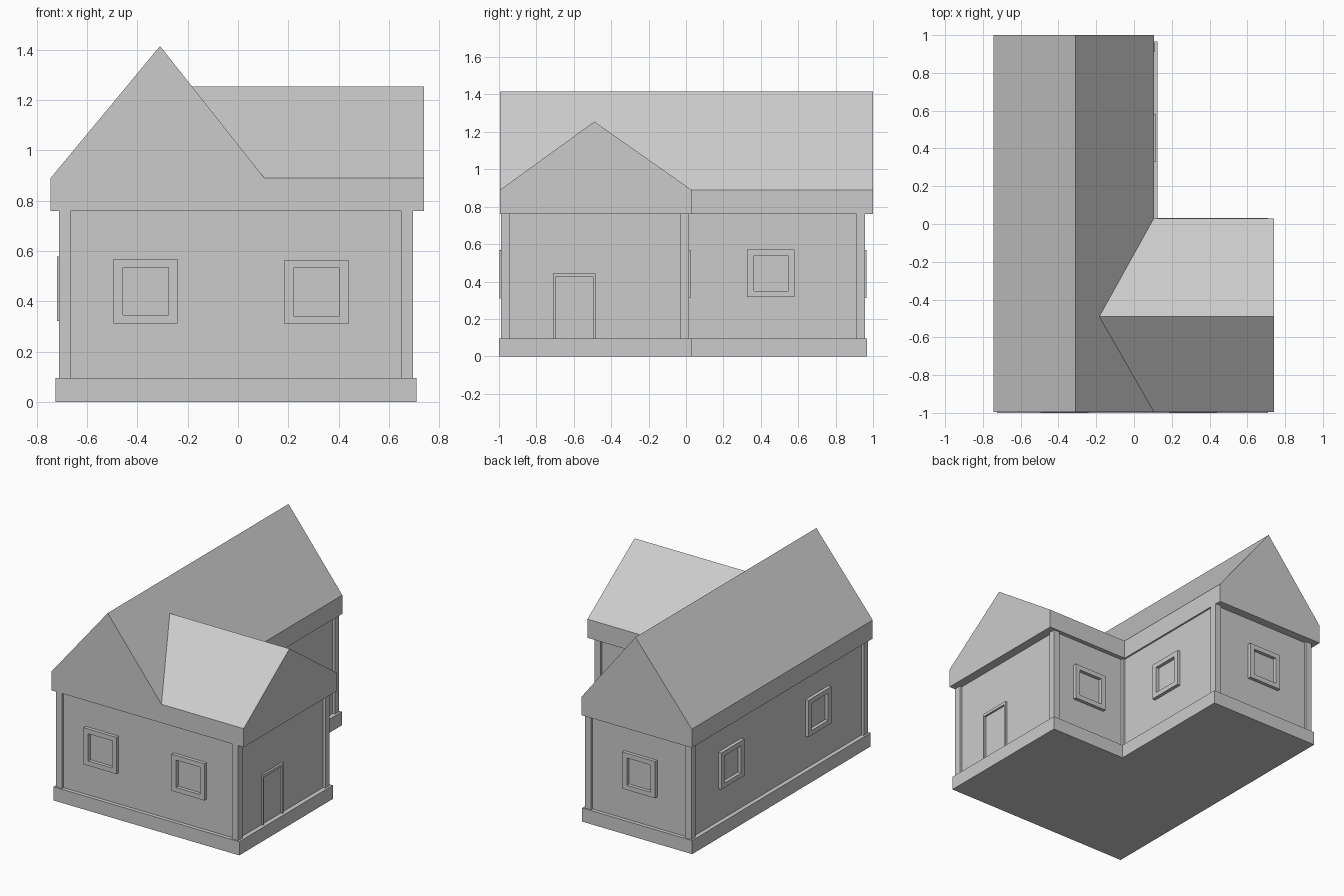
import bpy, bmesh, math

if "Cube" in bpy.data.objects:
    bpy.data.objects.remove(bpy.data.objects["Cube"])

def finish(name, verts, faces, loc=(0, 0, 0), rot=0):
    mesh = bpy.data.meshes.new(name)
    mesh.from_pydata(verts, [], faces)
    bm = bmesh.new()
    bm.from_mesh(mesh)
    bmesh.ops.recalc_face_normals(bm, faces=bm.faces)
    bm.to_mesh(mesh)
    bm.free()
    ob = bpy.data.objects.new(name, mesh)
    ob.location = loc
    ob.rotation_euler[2] = rot
    bpy.context.collection.objects.link(ob)
    return ob

def prism(name, outline, z0, z1):
    n = len(outline)
    verts = [(x, y, z) for z in (z0, z1) for x, y in outline]
    faces = [[i, (i + 1) % n, n + (i + 1) % n, n + i] for i in range(n)]
    faces += [list(range(n))[::-1], list(range(n, 2 * n))]
    return finish(name, verts, faces)

def ell(x0, x1, x2, y0, y1, y2):
    return [(x0, y0), (x2, y0), (x2, y1), (x1, y1), (x1, y2), (x0, y2)]

def frame(name, outer, inner, depth, loc, rot, closed=True):
    # flat trim between two outlines, projecting along local -y
    n = len(outer)
    verts = [(x, y, z) for pts in (outer, inner) for y in (0, -depth) for x, z in pts]
    faces = []
    for i in range(n if closed else n - 1):
        j = (i + 1) % n
        for a, b in ((0, n), (n, 3 * n), (3 * n, 2 * n), (2 * n, 0)):
            faces.append([a + i, a + j, b + j, b + i])
    if not closed:
        faces += [[e, n + e, 3 * n + e, 2 * n + e] for e in (0, n - 1)]
    return finish(name, verts, faces, loc, rot)

def rect(w, h):
    return [(-w, -h), (w, -h), (w, h), (-w, h)]

# Plinth and walls
Z0, Z1 = 0.095, 0.76
prism("plinth", ell(-0.725, 0.125, 0.71, -1, 0.032, 0.967), 0, Z0)
X0, X1, X2, Y0, Y1, Y2 = -0.712, 0.11, 0.695, -0.99, 0.017, 0.958
R = 0.017
prism("walls", ell(X0 + R, X1 - R, X2 - R, Y0 + R, Y1 - R, Y2 - R), Z0, Z1)

# Corner posts, including the inner corner
P = 0.047
posts = [(X0, Y0, 1, 1), (X2, Y0, -1, 1), (X2, Y1, -1, -1),
         (X1, Y1, -1, -1), (X1, Y2, -1, -1), (X0, Y2, 1, -1)]
for x, y, sx, sy in posts:
    a, b = sorted((x, x + sx * P))
    c, d = sorted((y, y + sy * P))
    prism("corner_post", [(a, c), (b, c), (b, d), (a, d)], Z0, Z1)

# Roof: fascia band with two crossing gables
xl, xm, xr, yf, ym, yb = -0.745, 0.105, 0.74, -0.994, 0.03, 1.0
plan = [(xl, yf), (xm, yf), (xr, yf), (xr, ym), (xm, ym), (xm, yb), (xl, yb)]
rx, rz, wy, wz, ez = -0.31, 1.415, -0.49, 1.255, 0.89
wx = rx + (xm - rx) * (rz - wz) / (rz - ez)
roof = [(x, y, z) for z in (Z1, ez) for x, y in plan]
roof += [(rx, yf, rz), (rx, yb, rz), (xr, wy, wz), (wx, wy, wz)]
finish("roof", roof, [
    [0, 1, 2, 9, 8, 14, 7], [2, 3, 10, 16, 9], [3, 4, 11, 10], [4, 5, 12, 11],
    [5, 6, 13, 15, 12], [6, 0, 7, 13], [7, 14, 15, 13], [8, 17, 11, 12, 15, 14],
    [8, 9, 16, 17], [10, 11, 17, 16], [6, 5, 4, 3, 2, 1, 0]])

# Windows: x, y, z, quarter turns
q = math.pi / 2
windows = [(-0.367, Y0 + R, 0.44, 0), (0.312, Y0 + R, 0.437, 0),
           (X1 - R, 0.454, 0.444, 1),
           (0.39, Y1 - R, 0.44, 2), (-0.31, Y2 - R, 0.44, 2),
           (X0 + R, 0.51, 0.45, 3), (X0 + R, -0.45, 0.45, 3)]
for x, y, z, t in windows:
    frame("window_frame", rect(0.127, 0.128), rect(0.091, 0.095), 0.024, (x, y, z), t * q)

# Door trim on the wing's end wall
frame("door_frame",
      [(-0.113, 0), (-0.113, 0.35), (0.113, 0.35), (0.113, 0)],
      [(-0.102, 0), (-0.102, 0.33), (0.102, 0.33), (0.102, 0)],
      0.014, (X2 - R, -0.597, Z0), q, closed=False)
